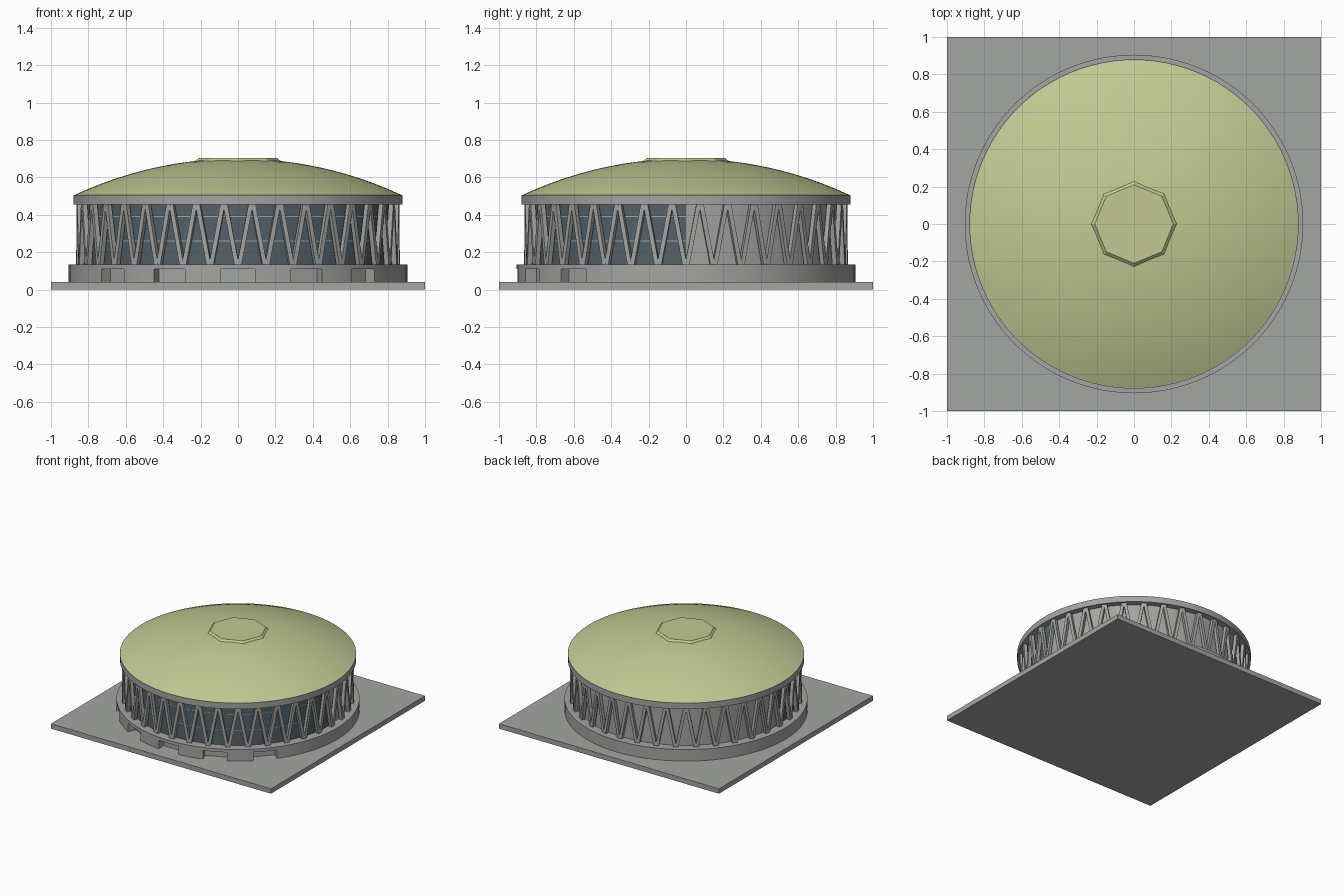
import bpy, bmesh, math
from mathutils import Matrix, Vector

if "Cube" in bpy.data.objects:
    bpy.data.objects.remove(bpy.data.objects["Cube"])

SEG = 96


def material(name, rgb):
    m = bpy.data.materials.new(name)
    m.diffuse_color = (*rgb, 1)
    m.use_nodes = True
    m.node_tree.nodes["Principled BSDF"].inputs["Base Color"].default_value = m.diffuse_color
    return m


CONCRETE = material("concrete grey", (0.37, 0.38, 0.36))
ROOF = material("pale green roof", (0.54, 0.59, 0.29))
GLASS = material("dark glass", (0.085, 0.12, 0.14))


def finish(name, bm, mats, smooth=True):
    bmesh.ops.recalc_face_normals(bm, faces=bm.faces)
    me = bpy.data.meshes.new(name)
    bm.to_mesh(me)
    bm.free()
    ob = bpy.data.objects.new(name, me)
    bpy.context.collection.objects.link(ob)
    for m in mats:
        me.materials.append(m)
    if smooth:
        shade(ob)
    return ob


def shade(ob):
    bpy.ops.object.select_all(action='DESELECT')
    ob.select_set(True)
    bpy.context.view_layer.objects.active = ob
    bpy.ops.object.shade_smooth_by_angle(angle=math.radians(30))


def lathe(profile, seg=SEG):
    """Spin an (r, z) profile around the z axis."""
    bm = bmesh.new()
    vs = [bm.verts.new((r, 0, z)) for r, z in profile]
    es = [bm.edges.new(p) for p in zip(vs, vs[1:])]
    bmesh.ops.spin(bm, geom=vs + es, cent=(0, 0, 0), axis=(0, 0, 1),
                   angle=2 * math.pi, steps=seg)
    bmesh.ops.remove_doubles(bm, verts=bm.verts, dist=1e-5)
    return bm


def box(bm, size, matrix):
    return bmesh.ops.create_cube(bm, size=1, matrix=matrix @ Matrix.Diagonal((*size, 1)))


# Square ground slab
bm = bmesh.new()
box(bm, (2, 2, 0.04), Matrix.Translation((0, 0, 0.02)))
finish("ground_slab", bm, [CONCRETE], False)

# Round podium with five entrance recesses along the front
bm = bmesh.new()
bmesh.ops.create_cone(bm, cap_ends=True, segments=SEG, radius1=0.905, radius2=0.905,
                      depth=0.105, matrix=Matrix.Translation((0, 0, 0.0825)))
podium = finish("podium", bm, [CONCRETE], False)
bm = bmesh.new()
for deg in (-48, -24, 0, 24, 48):
    turn = Matrix.Rotation(math.radians(deg), 4, 'Z')
    box(bm, (0.18, 0.2, 0.09), turn @ Matrix.Translation((0, -0.935, 0.065)))
cutter = finish("entrance_cutter", bm, [CONCRETE], False)
cutter.hide_render = True
mod = podium.modifiers.new("entrances", 'BOOLEAN')
mod.operation = 'DIFFERENCE'
mod.solver = 'EXACT'
mod.object = cutter
bpy.context.view_layer.objects.active = podium
bpy.ops.object.modifier_apply(modifier=mod.name)
bpy.data.objects.remove(cutter)
shade(podium)

# Drum wall: glazed front half, solid back half
bm = lathe([(0.83, 0.13), (0.83, 0.46)])
for f in bm.faces:
    f.material_index = 1 if f.calc_center_median().y < 0 else 0
finish("drum_wall", bm, [CONCRETE, GLASS])

# Thin transoms across the glazing
for i, z in enumerate((0.26, 0.39)):
    bm = lathe([(0.829, z - 0.002), (0.831, z - 0.002), (0.831, z + 0.002), (0.829, z + 0.002)])
    back = [f for f in bm.faces if f.calc_center_median().y > 0]
    bmesh.ops.delete(bm, geom=back, context='FACES')
    finish(f"transom_{i + 1}", bm, [CONCRETE], False)

# Zigzag struts around the drum
bm = bmesh.new()
COUNT, R = 36, 0.852


def rim_point(a, z):
    return Vector((R * math.sin(a), -R * math.cos(a), z))


step = 2 * math.pi / COUNT
for i in range(COUNT):
    for side in (-1, 1):
        lo = rim_point(i * step + side * 0.006, 0.125)
        hi = rim_point((i + side * 0.5) * step - side * 0.006, 0.465)
        axis = (hi - lo).normalized()
        mid = (lo + hi) / 2
        out = Vector((mid.x, mid.y, 0)).normalized()
        across = out.cross(axis).normalized()
        m = Matrix((across, out, axis)).transposed().to_4x4()
        m.translation = mid
        box(bm, (0.024, 0.026, (hi - lo).length), m)
finish("zigzag_struts", bm, [CONCRETE], False)

# Ring beam carrying the roof
finish("ring_beam", lathe([(0, 0.455), (0.88, 0.455), (0.88, 0.505), (0.86, 0.505)]), [CONCRETE])

# Shallow spherical dome
RIM, BASE, RISE = 0.875, 0.505, 0.195
ball = (RIM ** 2 + RISE ** 2) / (2 * RISE)
half = math.asin(RIM / ball)
arc = [(ball * math.sin(half * t / 16), BASE + RISE - ball * (1 - math.cos(half * t / 16)))
       for t in range(16, -1, -1)]
finish("dome_roof", lathe(arc), [ROOF])

# Low octagonal cap at the crown
finish("crown_cap", lathe([(0.232, 0.684), (0.21, 0.703), (0, 0.703)], 8), [ROOF], False)
